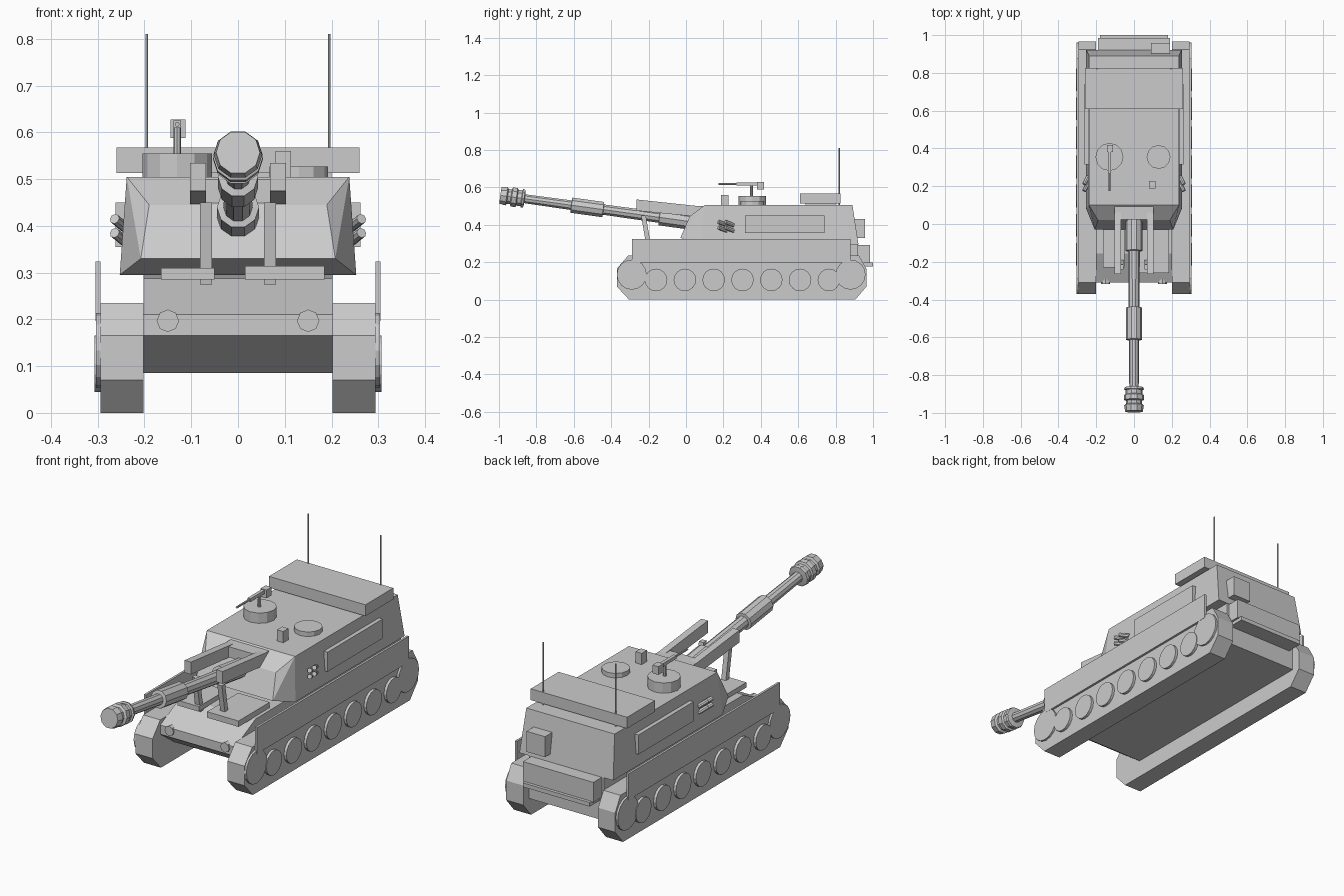
import bpy, bmesh, math
from mathutils import Matrix, Vector

if "Cube" in bpy.data.objects:
    bpy.data.objects.remove(bpy.data.objects["Cube"])


def finish(name, bm):
    bmesh.ops.recalc_face_normals(bm, faces=bm.faces)
    me = bpy.data.meshes.new(name)
    bm.to_mesh(me)
    bm.free()
    ob = bpy.data.objects.new(name, me)
    bpy.context.collection.objects.link(ob)
    return ob


def box(name, x, y, z):
    """Box from (min, max) pairs."""
    bm = bmesh.new()
    bmesh.ops.create_cube(bm, size=1)
    for v in bm.verts:
        v.co = [(r[0] + r[1]) / 2 + c * (r[1] - r[0]) for c, r in zip(v.co, (x, y, z))]
    return finish(name, bm)


def extrude_yz(name, profile, x0, x1):
    """Side profile of (y, z) points extruded across x."""
    bm = bmesh.new()
    face = bm.faces.new([bm.verts.new((x0, y, z)) for y, z in profile])
    new = bmesh.ops.extrude_face_region(bm, geom=[face])["geom"]
    moved = [g for g in new if isinstance(g, bmesh.types.BMVert)]
    bmesh.ops.translate(bm, verts=moved, vec=(x1 - x0, 0, 0))
    return finish(name, bm)


def rod(name, a, b, r, sides=12):
    """Cylinder between two points."""
    a, b = Vector(a), Vector(b)
    d = b - a
    m = Matrix.Translation((a + b) / 2) @ d.to_track_quat('Z', 'Y').to_matrix().to_4x4()
    bm = bmesh.new()
    bmesh.ops.create_cone(bm, cap_ends=True, segments=sides, radius1=r, radius2=r,
                          depth=d.length, matrix=m)
    return finish(name, bm)


def lathe_y(name, profile, sides):
    """Rings of (y, radius) joined along the y axis."""
    bm = bmesh.new()
    rings = []
    for y, r in profile:
        rings.append([bm.verts.new((r * math.sin(t), y, r * math.cos(t)))
                      for t in (2 * math.pi * (i + 0.5) / sides for i in range(sides))])
    for p, q in zip(rings, rings[1:]):
        for i in range(sides):
            j = (i + 1) % sides
            bm.faces.new((p[i], p[j], q[j], q[i]))
    bm.faces.new(rings[0])
    bm.faces.new(rings[-1])
    return finish(name, bm)


# Hull with sloped nose
extrude_yz("hull", [(-0.31, 0.165), (-0.31, 0.21), (-0.155, 0.287), (0.92, 0.295),
                    (0.92, 0.085), (-0.2, 0.085)], -0.202, 0.202)
box("driver_hatch", (0.015, 0.185), (-0.26, -0.02), (0.285, 0.314))
box("engine_grille", (-0.165, -0.05), (-0.23, -0.02), (0.285, 0.31))

# Running gear on both sides
track = [(-0.305, 0), (0.905, 0), (0.965, 0.07), (0.965, 0.165), (0.925, 0.235),
         (-0.31, 0.235), (-0.37, 0.165), (-0.37, 0.07)]
for s in (-1, 1):
    extrude_yz("track", track, s * 0.202, s * 0.294)
    box("side_skirt", sorted((s * 0.294, s * 0.305)), (-0.29, 0.88), (0.197, 0.324))
    for i in range(7):
        y = -0.16 + i * 0.154
        rod("road_wheel", (s * 0.28, y, 0.105), (s * 0.307, y, 0.105), 0.06, 16)
    for y in (-0.29, 0.88):
        rod("end_wheel", (s * 0.28, y, 0.133), (s * 0.304, y, 0.133), 0.08, 16)
    rod("headlight", (s * 0.15, -0.317, 0.197), (s * 0.15, -0.29, 0.197), 0.024, 8)

# Turret shell: convex hull of mirrored corner points
bm = bmesh.new()
corners = [(0.238, 0.10, 0.505), (0.19, 0.02, 0.445), (0.208, -0.03, 0.33), (0.253, 0.08, 0.295),
           (0.238, 0.89, 0.505), (0.253, 0.922, 0.295)]
for x, y, z in corners:
    bm.verts.new((x, y, z))
    bm.verts.new((-x, y, z))
bmesh.ops.convex_hull(bm, input=bm.verts)
bmesh.ops.dissolve_limit(bm, angle_limit=0.02, verts=bm.verts, edges=bm.edges)
finish("turret", bm)

# Turret fittings on both sides
for s in (-1, 1):
    box("side_panel", sorted((s * 0.235, s * 0.262)), (0.315, 0.74), (0.355, 0.45))
    rod("antenna", (s * 0.195, 0.82, 0.5), (s * 0.195, 0.82, 0.81), 0.0035, 6)
    for y in (0.2, 0.235):
        for z in (0.375, 0.405):
            rod("smoke_tube", (s * 0.242, y + 0.02, z - 0.008),
                (s * 0.264, y - 0.025, z + 0.01), 0.011, 8)
    # Cradle arms and gun crutch posts
    extrude_yz("cradle_arm", [(-0.265, 0.535), (0.09, 0.497), (0.09, 0.44), (-0.265, 0.475)],
               s * 0.068, s * 0.103)
    extrude_yz("crutch_post", [(-0.24, 0.45), (-0.215, 0.45), (-0.185, 0.275), (-0.21, 0.275)],
               s * 0.056, s * 0.081)

# Roof equipment
box("roof_bin", (-0.26, 0.26), (0.61, 0.825), (0.513, 0.568))
box("bin_support", (-0.2, 0.2), (0.64, 0.8), (0.5, 0.515))
rod("commander_cupola", (-0.13, 0.355, 0.5), (-0.13, 0.355, 0.555), 0.074)
rod("gunner_hatch", (0.13, 0.355, 0.5), (0.13, 0.355, 0.527), 0.063)
box("roof_sight", (0.08, 0.113), (0.187, 0.227), (0.503, 0.56))
rod("machine_gun_post", (-0.13, 0.35, 0.55), (-0.13, 0.35, 0.612), 0.008, 8)
rod("machine_gun_barrel", (-0.13, 0.175, 0.617), (-0.13, 0.36, 0.617), 0.005, 8)
box("machine_gun_body", (-0.138, -0.122), (0.27, 0.385), (0.609, 0.625))
box("ammunition_box", (-0.144, -0.112), (0.38, 0.418), (0.588, 0.628))

# Rear stowage
box("rear_box", (0.09, 0.19), (0.89, 0.957), (0.33, 0.43))
box("rear_bustle", (-0.19, 0.19), (0.91, 0.985), (0.195, 0.293))
box("rear_step", (-0.18, 0.18), (0.91, 1.0), (0.178, 0.198))

# Howitzer: mantlet plus turned barrel, raised slightly
box("mantlet", (-0.103, 0.103), (0.025, 0.092), (0.43, 0.5))
gun = lathe_y("gun_barrel", [
    (-1.002, 0.047), (-0.968, 0.052), (-0.962, 0.042), (-0.945, 0.042), (-0.94, 0.054),
    (-0.915, 0.054), (-0.91, 0.045), (-0.888, 0.045), (-0.885, 0.053), (-0.873, 0.05),
    (-0.87, 0.025), (-0.62, 0.027), (-0.618, 0.043), (-0.447, 0.043), (-0.445, 0.029),
    (-0.145, 0.031), (-0.143, 0.045), (0.08, 0.045)], 10)
gun.location = (0, 0, 0.42)
gun.rotation_euler = (-math.atan(0.138), 0, 0)
